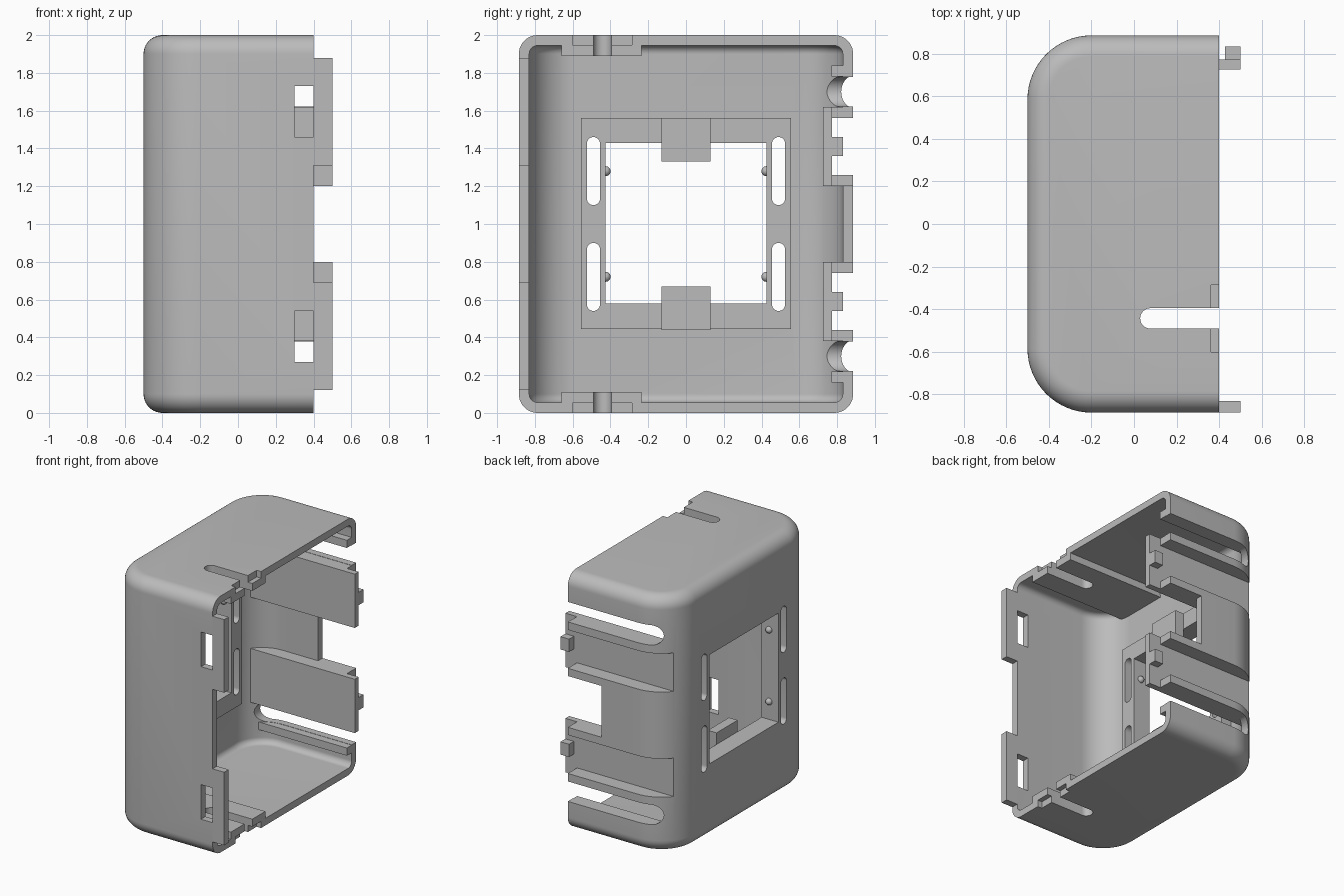
import bpy, bmesh, math

if "Cube" in bpy.data.objects:
    bpy.data.objects.remove(bpy.data.objects["Cube"])

grey = bpy.data.materials.new("light_grey")
grey.diffuse_color = (0.5, 0.5, 0.5, 1)
grey.use_nodes = True
grey.node_tree.nodes["Principled BSDF"].inputs["Base Color"].default_value = grey.diffuse_color


def loft(name, rings):
    """Closed solid through equal-length rings of points."""
    bm = bmesh.new()
    vs = [[bm.verts.new(p) for p in r] for r in rings]
    n = len(rings[0])
    for a, b in zip(vs, vs[1:]):
        for i in range(n):
            bm.faces.new((a[i], a[(i + 1) % n], b[(i + 1) % n], b[i]))
    bm.faces.new(vs[0])
    bm.faces.new(vs[-1])
    bmesh.ops.recalc_face_normals(bm, faces=bm.faces)
    me = bpy.data.meshes.new(name)
    bm.to_mesh(me)
    bm.free()
    me.materials.append(grey)
    ob = bpy.data.objects.new(name, me)
    bpy.context.collection.objects.link(ob)
    return ob


def box(name, x0, x1, y0, y1, z0, z1):
    return loft(name, [[(x0, y0, z), (x1, y0, z), (x1, y1, z), (x0, y1, z)] for z in (z0, z1)])


def slot(axis, lo, hi, a, b, r):
    """Round-ended slot cutter between 2D points a and b, along the given axis."""
    t = math.atan2(b[1] - a[1], b[0] - a[0])
    pts = []
    for c, start in ((b, t - math.pi / 2), (a, t + math.pi / 2)):
        pts += [(c[0] + r * math.cos(start + math.pi * i / 16),
                 c[1] + r * math.sin(start + math.pi * i / 16)) for i in range(17)]
    put = {'x': lambda p, d: (d, p[0], p[1]),
           'y': lambda p, d: (p[0], d, p[1]),
           'z': lambda p, d: (p[0], p[1], d)}[axis]
    return loft("cutter", [[put(p, d) for p in pts] for d in (lo, hi)])


def cut(ob, cutter):
    m = ob.modifiers.new("cut", 'BOOLEAN')
    m.operation, m.solver, m.object = 'DIFFERENCE', 'EXACT', cutter
    bpy.context.view_layer.objects.active = ob
    bpy.ops.object.modifier_apply(modifier=m.name)
    bpy.data.objects.remove(cutter)


def rounded_tub(name, wall, fillet, xe):
    """U-shaped plan (flat at xe) with filleted top and bottom edges."""
    def ring(inset, z):
        r = 0.3 - wall - inset
        pts = [(xe, -0.585 - r, z)]
        for cy, s in ((-0.585, 1.5 * math.pi), (0.585, math.pi)):
            for i in range(17):
                a = s - math.pi / 2 * i / 16
                pts.append((-0.2 + r * math.cos(a), cy + r * math.sin(a), z))
        return pts + [(xe, 0.585 + r, z)]
    n = 10
    arc = [(fillet * (1 - math.sin(math.pi / 2 * i / n)),
            fillet * (1 - math.cos(math.pi / 2 * i / n))) for i in range(n + 1)]
    rings = [ring(i, wall + z) for i, z in arc]
    rings += [ring(i, 2 - wall - z) for i, z in reversed(arc)]
    return loft(name, rings)


# Shell and its cavity; ribs, pads and window frame are left uncut from the cavity
shell = rounded_tub("shell", 0, 0.1, 0.4)
cavity = rounded_tub("cavity", 0.055, 0.045, 0.6)
cut(cavity, box("fill", -0.7, -0.355, -0.555, 0.555, 0.445, 1.56))   # window frame


def mz(z0, z1):
    """A height range and its mirror about the middle."""
    return ((z0, z1), (2 - z1, 2 - z0))


for z0, z1 in mz(1.20, 1.62):
    cut(cavity, box("fill", -0.7, 0.7, 0.725, 1, z0, z1))            # arm blocks
for z0, z1 in mz(1.78, 1.84):
    cut(cavity, box("fill", -0.7, 0.7, 0.77, 1, z0, z1))             # slot edge ribs
for z0, z1 in mz(1.89, 2.1):
    cut(cavity, box("fill", -0.7, 0.7, -0.66, -0.235, z0, z1))       # slot pads
cut(shell, cavity)

# Window and its four side slots
cut(shell, box("cutter", -0.6, -0.2, -0.425, 0.425, 0.58, 1.43))
for y in (-0.49, 0.49):
    for z0, z1 in mz(1.135, 1.425):
        cut(shell, slot('x', -0.6, -0.2, (y, z0), (y, z1), 0.035))

# Rear wall: long slots, arm recesses, middle notch
for z, _ in mz(1.70, 1.70):
    cut(shell, slot('y', 0.68, 1, (-0.306, z), (0.7, z), 0.078))
for z0, z1 in mz(1.26, 1.56):
    cut(shell, box("cutter", -0.6, 0.6, 0.772, 1, z0, z1))
cut(shell, box("cutter", 0.11, 0.6, 0.79, 1, 0.80, 1.20))

# Front wall: clip holes
for z0, z1 in mz(1.46, 1.73):
    cut(shell, box("cutter", 0.3, 0.4005, -1, -0.7, z0, z1))

# Top and bottom: slot and shallow notch
for z0, z1 in mz(1.8, 2.1):
    cut(shell, slot('z', z0, z1, (0.077, -0.443), (0.7, -0.443), 0.048))
for z0, z1 in mz(1.948, 2.1):
    cut(shell, box("cutter", 0.362, 0.6, -0.6, -0.287, z0, z1))

bpy.ops.object.select_all(action='DESELECT')
shell.select_set(True)
bpy.context.view_layer.objects.active = shell
bpy.ops.object.shade_smooth_by_angle(angle=math.radians(25))

# Arm ends, catches, front tabs, window tabs
for z0, z1 in mz(1.20, 1.62):
    box("arm_end", 0.4, 0.5, 0.725, 0.772, z0, z1)
for z0, z1 in mz(1.36, 1.46):
    box("arm_catch", 0.427, 0.5, 0.772, 0.832, z0, z1)
for z0, z1 in mz(1.31, 1.88):
    box("front_tab", 0.4, 0.5, -0.885, -0.83, z0, z1)
for z0, z1 in mz(1.33, 1.56):
    box("window_tab", -0.355, -0.28, -0.13, 0.13, z0, z1)

# Small snap bumps on the window sides
for y in (-0.425, 0.425):
    for z in (0.72, 1.28):
        bpy.ops.mesh.primitive_uv_sphere_add(segments=16, ring_count=10, radius=0.026,
                                             location=(-0.42, y, z))
        bump = bpy.context.object
        bump.name = "snap_bump"
        bump.data.materials.append(grey)
        bpy.ops.object.shade_smooth()
